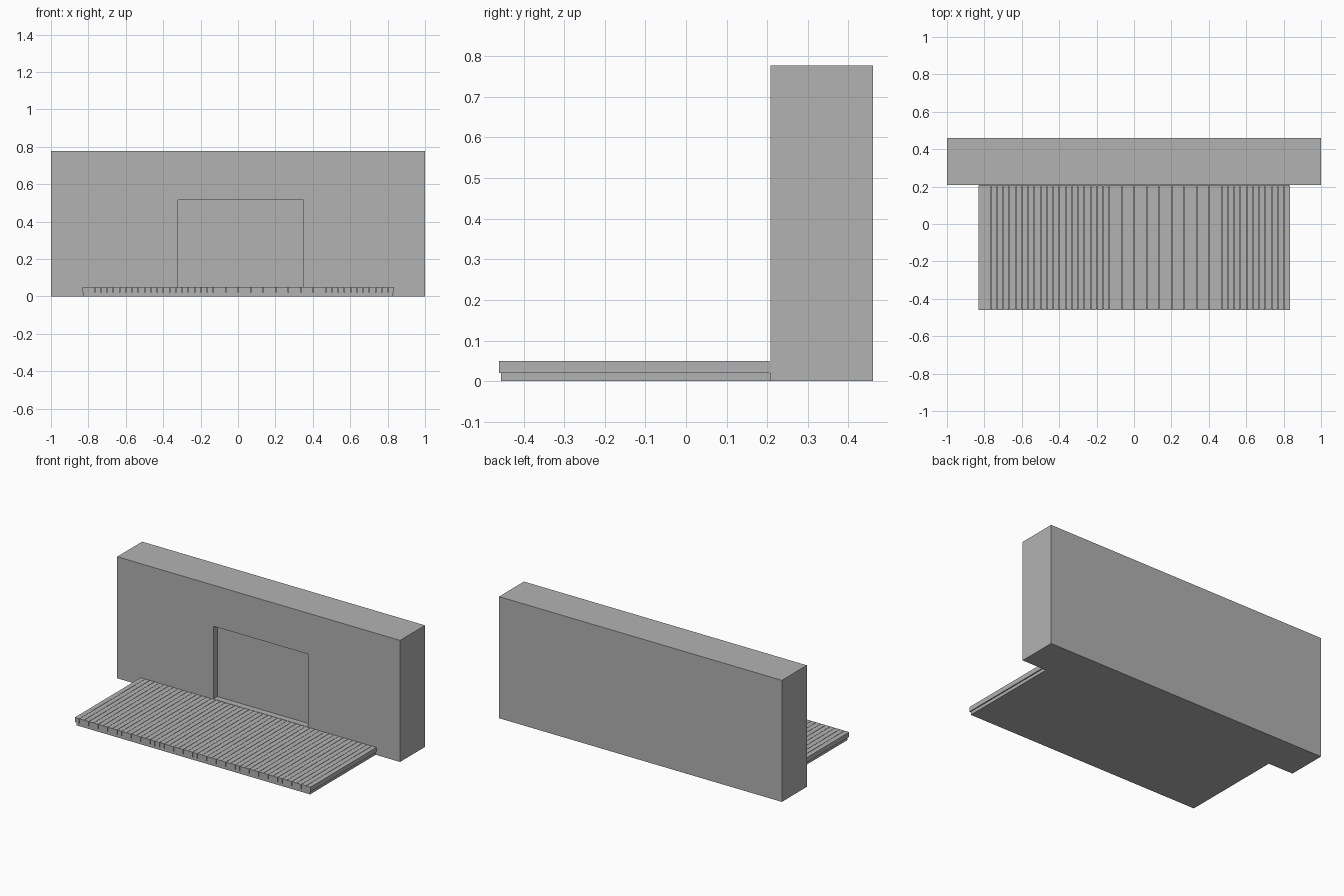
import bpy, bmesh
from mathutils import Matrix, Vector

if "Cube" in bpy.data.objects:
    bpy.data.objects.remove(bpy.data.objects["Cube"], do_unlink=True)

# One flat grey for everything
grey = bpy.data.materials.new("plain_grey")
grey.use_nodes = True
colour = (0.448, 0.448, 0.448, 1)
grey.diffuse_color = colour
grey.node_tree.nodes["Principled BSDF"].inputs["Base Color"].default_value = colour


def add_box(bm, low, high):
    low, high = Vector(low), Vector(high)
    matrix = Matrix.Translation((low + high) / 2) @ Matrix.Diagonal((*(high - low), 1))
    bmesh.ops.create_cube(bm, size=1, matrix=matrix)


def finish(bm, name):
    mesh = bpy.data.meshes.new(name)
    bm.to_mesh(mesh)
    bm.free()
    mesh.materials.append(grey)
    obj = bpy.data.objects.new(name, mesh)
    bpy.context.collection.objects.link(obj)
    return obj


# Wall with a shallow doorway recess in its front face
wall_front, wall_back = 0.208, 0.46
left, right, sill, lintel = -0.32, 0.35, 0.05, 0.515
bm = bmesh.new()
add_box(bm, (-1, wall_front, 0), (1, wall_back, 0.777))
cuts = [((left, 0, 0), (1, 0, 0)), ((right, 0, 0), (1, 0, 0)),
        ((0, 0, sill), (0, 0, 1)), ((0, 0, lintel), (0, 0, 1))]
for point, normal in cuts:
    bmesh.ops.bisect_plane(bm, geom=bm.verts[:] + bm.edges[:] + bm.faces[:],
                           plane_co=point, plane_no=normal)
bm.normal_update()
door = []
for face in bm.faces:
    c = face.calc_center_median()
    if face.normal.y < -0.9 and left < c.x < right and sill < c.z < lintel:
        door.append(face)
bmesh.ops.inset_region(bm, faces=door, thickness=0, depth=-0.04)
bmesh.ops.recalc_face_normals(bm, faces=bm.faces[:])
finish(bm, "wall")

# Deck base slab
bm = bmesh.new()
add_box(bm, (-0.825, -0.455, 0), (0.828, wall_front, 0.02))
finish(bm, "deck_base")

# Row of narrow deck boards with fine gaps
count, start, end, gap = 50, -0.832, 0.835, 0.002
pitch = (end - start + gap) / count
bm = bmesh.new()
for i in range(count):
    x = start + i * pitch
    add_box(bm, (x, -0.46, 0.02), (x + pitch - gap, 0.205, 0.05))
finish(bm, "deck_boards")
